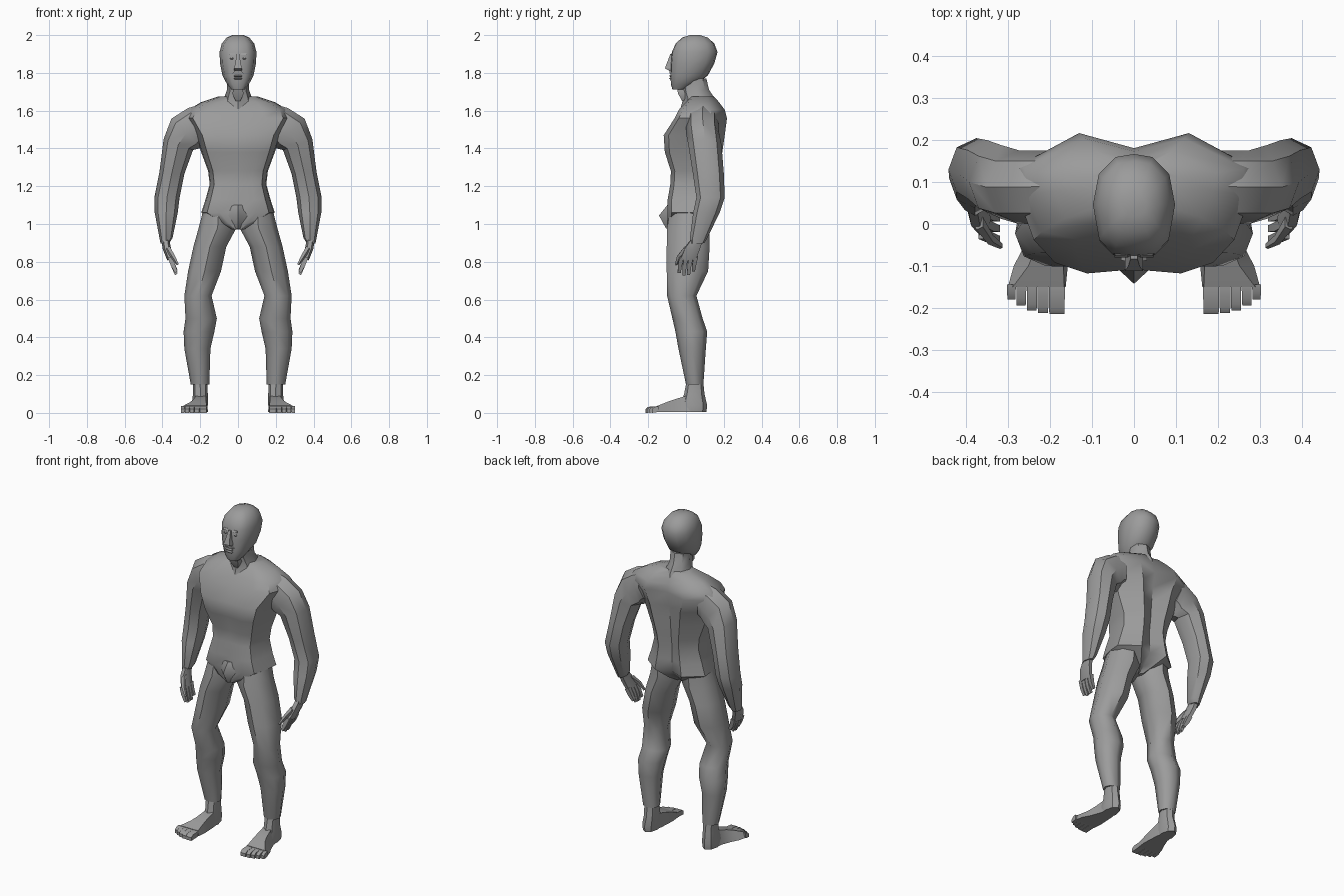
import bpy, bmesh, math
from mathutils import Vector as V

skin = bpy.data.materials.new("grey_skin")
skin.diffuse_color = (0.33, 0.33, 0.33, 1)


def ring(c, a, b, n=8):
    """Polygon around c spanned by half-axes a and b (square-cornered when n is 4)."""
    off, k = (math.pi / 4, math.sqrt(2)) if n == 4 else (0, 1)
    return [V(c) + k * (V(a) * math.cos(off + i * math.tau / n) + V(b) * math.sin(off + i * math.tau / n))
            for i in range(n)]


def span(x0, x1, y0, y1, z, n=8):
    """Level ring filling a rectangle."""
    return ring(((x0 + x1) / 2, (y0 + y1) / 2, z), ((x1 - x0) / 2, 0, 0), (0, (y1 - y0) / 2, 0), n)


def upright(x0, x1, z0, z1, y, taper=0.0):
    """Four-sided ring facing along y, its outer top corner pulled in by taper."""
    return [V((x0, y, z0)), V((x1, y, z0)), V((x1 - taper, y, z1)), V((x0 + taper * .3, y, z1))]


def shaped(profile, z, w, y0, y1):
    """Level ring from a half profile of (x, y) in 0..1, mirrored in x."""
    half = [V((u * w, y0 + v * (y1 - y0), z)) for u, v in profile]
    return half + [V((-p.x, p.y, p.z)) for p in reversed(half[1:-1])]


def loft(name, strips, mirror=False, angle=40):
    """Skin each list of rings and cap its ends; all strips form one object."""
    bm = bmesh.new()
    for rings in strips:
        rows = [[bm.verts.new(p) for p in r] for r in rings]
        n = len(rows[0])
        for lo, hi in zip(rows, rows[1:]):
            for i in range(n):
                bm.faces.new((lo[i], lo[(i + 1) % n], hi[(i + 1) % n], hi[i]))
        bm.faces.new(rows[0])
        bm.faces.new(rows[-1])
    bmesh.ops.recalc_face_normals(bm, faces=bm.faces)
    me = bpy.data.meshes.new(name)
    bm.to_mesh(me)
    bm.free()
    me.materials.append(skin)
    ob = bpy.data.objects.new(name, me)
    bpy.context.collection.objects.link(ob)
    bpy.ops.object.select_all(action='DESELECT')
    ob.select_set(True)
    bpy.context.view_layer.objects.active = ob
    bpy.ops.object.shade_smooth_by_angle(angle=math.radians(angle))
    if mirror:
        ob.modifiers.new("mirror", 'MIRROR')
    return ob


# Torso: flat chest, broad sloping shoulders, shoulder blades and a groove down the spine
body = [(0, .03), (.5, 0), (.84, .08), (.97, .45), (1, .70), (.46, 1), (0, .87)]
loft("torso", [[shaped(body, *r) for r in (
    (.97, .035, -.09, .06), (1.0, .09, -.10, .11), (1.06, .195, -.098, .175), (1.13, .172, -.097, .17),
    (1.21, .15, -.083, .168), (1.28, .158, -.08, .178), (1.38, .195, -.112, .192), (1.47, .225, -.118, .205),
    (1.56, .285, -.06, .217), (1.605, .262, -.038, .205), (1.645, .195, .0, .175), (1.675, .105, .03, .148))]],
    angle=45)

# Groin: pointed wedge
loft("groin", [[[V((-w, -.085, z)), V((0, y, z)), V((w, -.085, z)), V((0, -.05, z))] for w, y, z in (
    (.04, -.099, 1.10), (.062, -.143, 1.045), (.015, -.105, .975))]], angle=60)

# Neck with throat
loft("neck", [[span(-.085, .085, -.03, .165, 1.61), span(-.075, .075, -.014, .152, 1.665),
               span(-.058, .058, -.025, .122, 1.71), span(-.06, .06, -.025, .108, 1.77)]])
loft("throat", [[span(-.012, .012, -.02, .03, 1.65, 4), span(-.03, .03, -.042, .03, 1.69, 4),
                 span(-.02, .02, -.05, .03, 1.73, 4)]])

# Head
skull = [(0, 0), (.5, .02), (.85, .16), (1, .5), (.86, .8), (.45, .97), (0, 1)]
loft("head", [[shaped(skull, *r) for r in (
    (1.712, .035, -.072, -.01), (1.74, .058, -.08, .05), (1.785, .082, -.082, .115), (1.85, .095, -.08, .15),
    (1.91, .098, -.075, .167), (1.955, .086, -.055, .15), (1.987, .06, -.02, .115), (2.0, .03, .02, .075))]])

# Face: nose, moustache, lips, brows and eyes
loft("nose", [[span(-.008, .008, -.083, -.06, 1.90, 4), span(-.014, .014, -.102, -.06, 1.85, 4),
               span(-.022, .022, -.112, -.06, 1.823, 4), span(-.02, .02, -.088, -.06, 1.812, 4)]], angle=25)
loft("moustache", [[span(-.015, .015, -.089, -.06, 1.812, 4), span(-.031, .031, -.087, -.06, 1.797, 4)]])
loft("lips", [[span(-.018, .018, -.083, -.06, z, 4), span(-.022, .022, -.09, -.06, z - .006, 4),
               span(-.016, .016, -.083, -.06, z - .012, 4)] for z in (1.79, 1.776)])
loft("brow", [[span(.015, .045, -.074, -.05, 1.905, 4), span(.014, .047, -.08, -.05, 1.895, 4)]], True)
loft("eye", [[span(.024, .044, -.076, -.05, 1.882, 6), span(.018, .048, -.081, -.05, 1.876, 6),
              span(.024, .044, -.076, -.05, 1.87, 6)]], True)


# Arms: rings tilt from the shoulder joint round to the hanging forearm
def arm_ring(x, y, z, rx, ry, tilt, n=8):
    t = math.radians(tilt)
    return ring((x, y, z), (rx * math.cos(t), 0, rx * math.sin(t)), (0, ry, 0), n)


loft("arm", [[arm_ring(*r) for r in (
    (.20, .09, 1.528, .10, .085, 75), (.225, .088, 1.52, .102, .088, 68), (.275, .088, 1.48, .11, .088, 45),
    (.316, .10, 1.42, .083, .088, 20), (.35, .118, 1.27, .066, .082, 5), (.376, .13, 1.14, .067, .075, 0),
    (.38, .108, 1.06, .061, .07, 0), (.38, .065, .92, .034, .045, -10), (.385, .06, .9, .025, .038, -10))]], True)

# Hands: palm, four curled fingers and a thumb
loft("palm", [[arm_ring(.385, .062, .925, .022, .034, -15, 6), arm_ring(.378, .035, .875, .022, .046, -20, 6),
               arm_ring(.358, .012, .815, .018, .048, -25, 6)]], True)
fingers = []
for i, drop in enumerate((.0, -.012, -.01, .008)):
    y = -.024 + i * .025
    fingers.append([arm_ring(.36, y, .825, .013, .0115, -25, 4), arm_ring(.345, y - .008, .785, .012, .0105, -30, 4),
                    arm_ring(.327, y - .012, .745 + drop, .008, .008, -35, 4)])
loft("fingers", fingers, True)
loft("thumb", [[arm_ring(.372, .005, .875, .016, .02, -30, 5), arm_ring(.345, -.035, .83, .013, .014, -35, 5),
                arm_ring(.318, -.052, .785, .007, .008, -40, 5)]], True)

# Legs: thigh, knee, calf and shin
loft("leg", [[span(*r) for r in (
    (.02, .185, -.085, .125, 1.07), (.008, .208, -.1, .125, .98), (.062, .236, -.102, .125, .88),
    (.09, .264, -.102, .117, .75), (.14, .284, -.1, .055, .62), (.112, .278, -.072, .088, .50),
    (.125, .288, -.056, .112, .43), (.146, .284, -.04, .105, .34), (.152, .25, .0, .092, .15))]], True, 46)

# Feet: ankle and heel, instep, five toes
loft("ankle", [[span(.162, .24, .005, .09, .18), span(.16, .238, -.01, .098, .10),
                span(.16, .246, -.03, .112, .04), span(.163, .243, -.03, .108, .005)]], True)
loft("instep", [[upright(.17, .238, .005, .09, .04, .01), upright(.163, .243, .005, .09, .0, .02),
                 upright(.16, .266, .005, .072, -.06, .03), upright(.158, .287, .005, .058, -.10, .035),
                 upright(.163, .301, .005, .038, -.15, .012)]], True)
toes, x = [], .165
for width, tip in ((.038, -.215), (.026, -.213), (.025, -.206), (.024, -.194), (.021, -.18)):
    toes.append([upright(x, x + width, .005, .036, -.145), upright(x + .0005, x + width, .002, .032, tip + .015),
                 upright(x + .0015, x + width - .001, 0, .02, tip)])
    x += width + .001
loft("toes", toes, True)
